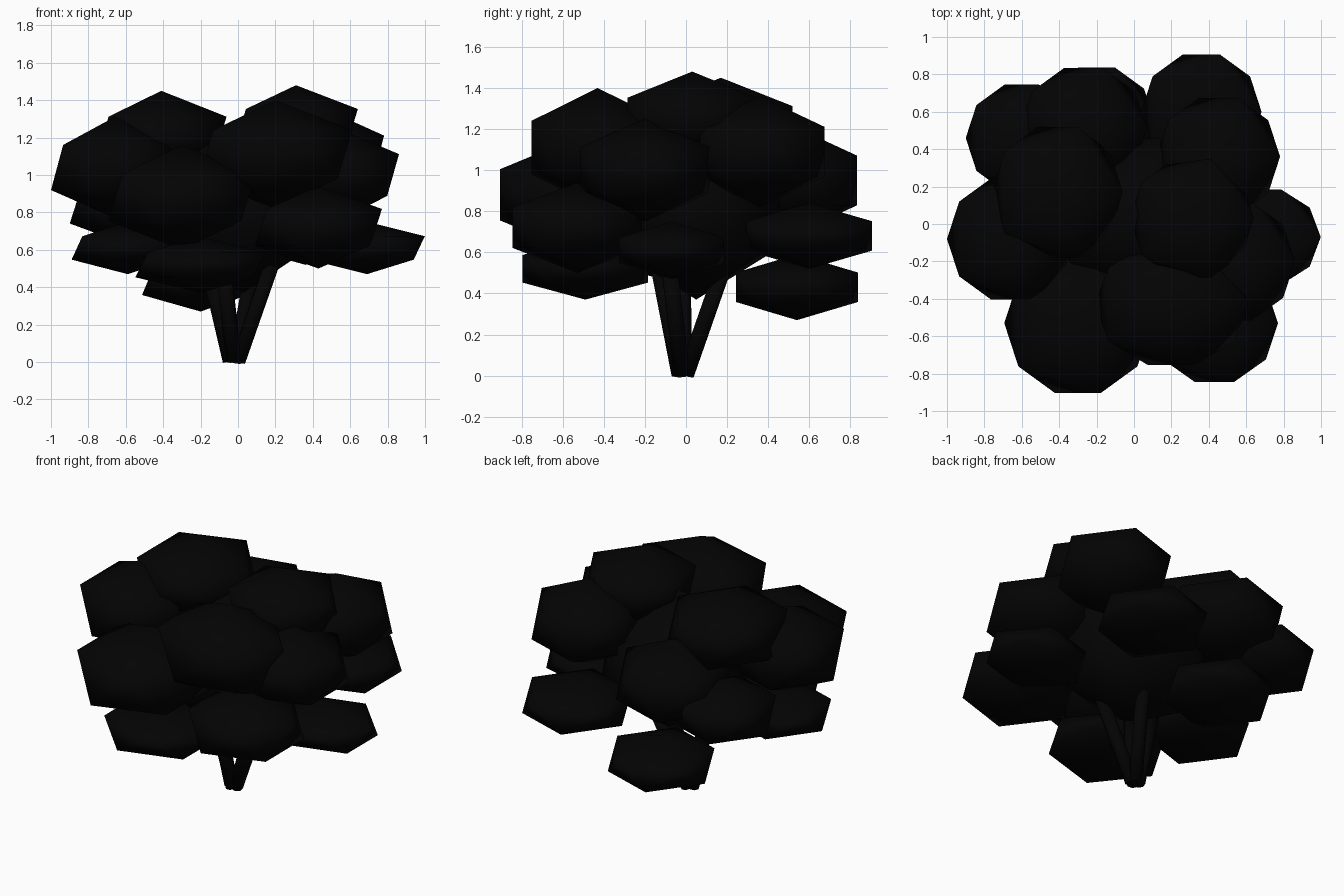
import bpy
from mathutils import Vector

dark = bpy.data.materials.new("dark_foliage")
dark.diffuse_color = (0.001, 0.001, 0.001, 1)


def finish(ob, name):
    ob.name = name
    ob.data.materials.append(dark)
    bpy.ops.object.shade_smooth()


def clump(i, x, y, z, rx, ry, h):
    """Flattened 20-sided leaf clump: radii rx and ry, half height h."""
    bpy.ops.mesh.primitive_ico_sphere_add(subdivisions=1, radius=1, location=(x, y, z))
    ob = bpy.context.object
    ob.scale = (rx, ry, h)
    finish(ob, f"leaf_clump_{i}")


def stem(i, base, top):
    """Slim leaning stem between two points."""
    a, b = Vector(base), Vector(top)
    d = b - a
    bpy.ops.mesh.primitive_cone_add(vertices=8, radius1=0.042, radius2=0.042,
                                    depth=d.length, location=(a + b) / 2)
    ob = bpy.context.object
    ob.rotation_euler = d.to_track_quat('Z', 'Y').to_euler()
    finish(ob, f"stem_{i}")


# Leaf clumps: x, y, z, x radius, y radius, half height
clumps = [
    # crown
    (0.31, 0.03, 1.25, 0.37, 0.37, 0.23),
    (-0.41, 0.17, 1.20, 0.39, 0.41, 0.25),
    (0.20, -0.43, 1.11, 0.46, 0.38, 0.29),
    # upper ring
    (-0.66, -0.08, 1.04, 0.38, 0.38, 0.27),
    (0.53, -0.20, 1.00, 0.37, 0.37, 0.25),
    (0.45, 0.36, 1.09, 0.37, 0.37, 0.27),
    (-0.27, 0.51, 0.95, 0.38, 0.38, 0.27),
    (-0.30, -0.53, 0.88, 0.44, 0.44, 0.28),
    # lower ring
    (-0.60, 0.46, 0.83, 0.335, 0.335, 0.20),
    (0.43, -0.53, 0.72, 0.38, 0.37, 0.22),
    (0.69, -0.07, 0.61, 0.345, 0.30, 0.14),
    (0.36, 0.60, 0.68, 0.36, 0.36, 0.16),
    (-0.59, -0.12, 0.61, 0.335, 0.335, 0.14),
    (-0.20, -0.49, 0.52, 0.39, 0.36, 0.15),
    (-0.20, 0.54, 0.43, 0.35, 0.35, 0.16),
    # large core filling the middle
    (0.03, 0.05, 0.83, 0.52, 0.48, 0.46),
]
for i, c in enumerate(clumps, 1):
    clump(i, *c)

# Stems spreading from the foot
stem(1, (0.0, -0.02, 0.005), (0.18, -0.08, 0.52))
stem(2, (-0.04, -0.01, 0.005), (-0.16, -0.02, 0.52))
stem(3, (-0.01, 0.0, 0.005), (0.08, 0.18, 0.52))
stem(4, (-0.02, -0.03, 0.005), (-0.08, -0.13, 0.52))
